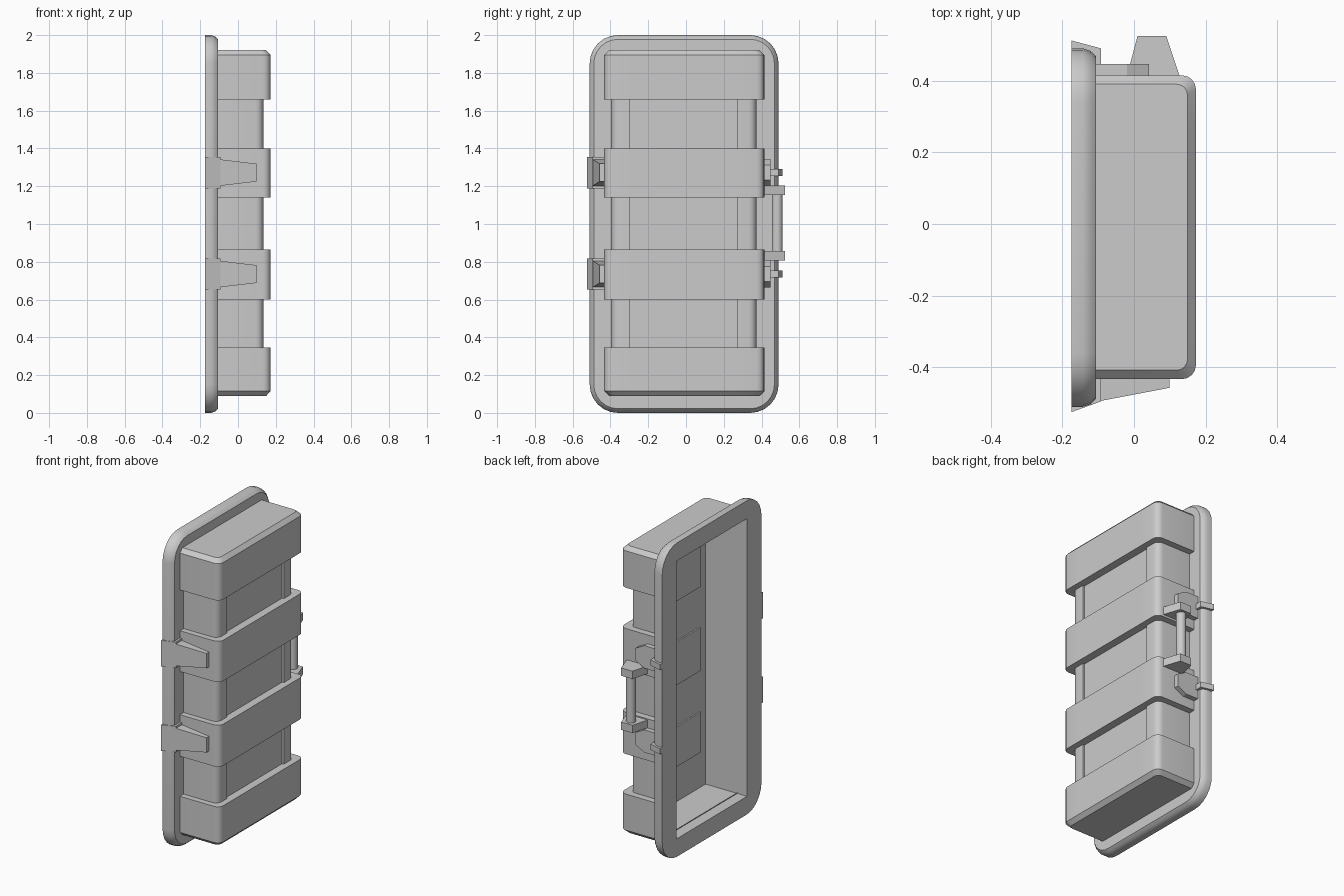
import bpy, bmesh
from math import cos, sin, pi, radians

if "Cube" in bpy.data.objects:
    bpy.data.objects.remove(bpy.data.objects["Cube"])

CY = -0.01  # y centre of the shell


def loft(name, rings, caps=(True, True), smooth=0, closed=True):
    """Skin a list of equal-length rings of 3D points."""
    bm = bmesh.new()
    vs = [[bm.verts.new(p) for p in r] for r in rings]
    n = len(rings[0])
    for a, b in zip(vs, vs[1:]):
        for i in range(n if closed else n - 1):
            j = (i + 1) % n
            bm.faces.new((a[i], a[j], b[j], b[i]))
    if caps[0]:
        bm.faces.new(vs[0][::-1])
    if caps[1]:
        bm.faces.new(vs[-1])
    bmesh.ops.remove_doubles(bm, verts=bm.verts, dist=1e-5)
    bmesh.ops.recalc_face_normals(bm, faces=bm.faces)
    me = bpy.data.meshes.new(name)
    bm.to_mesh(me)
    bm.free()
    ob = bpy.data.objects.new(name, me)
    bpy.context.collection.objects.link(ob)
    if smooth:
        bpy.ops.object.select_all(action='DESELECT')
        ob.select_set(True)
        bpy.context.view_layer.objects.active = ob
        bpy.ops.object.shade_smooth_by_angle(angle=radians(smooth))
    return ob


def prism(name, profile, z0, z1, smooth=0):
    return loft(name, [[(x, y, z) for x, y in profile] for z in (z0, z1)], smooth=smooth)


def rect_ring(x, hy, hz, r, seg=6):
    """Rounded rectangle in the yz plane; r=0 collapses to a plain rectangle."""
    pts = []
    for k, (sy, sz) in enumerate(((1, 1), (-1, 1), (-1, -1), (1, -1))):
        for i in range(seg + 1):
            a = pi / 2 * (k + i / seg)
            pts.append((x, CY + sy * (hy - r) + r * cos(a),
                        1.0 + sz * (hz - r) + r * sin(a)))
    return pts


# Flange rim continuing into the open cavity
loft("flange_and_cavity", [
    rect_ring(-0.106, 0.36, 0.88, 0),
    rect_ring(-0.106, 0.478, 0.978, 0.128),
    rect_ring(-0.122, 0.493, 0.993, 0.143),
    rect_ring(-0.142, 0.50, 1.0, 0.15),
    rect_ring(-0.175, 0.50, 1.0, 0.15),
    rect_ring(-0.175, 0.355, 0.885, 0),
    rect_ring(0.117, 0.355, 0.885, 0)], caps=(False, True), smooth=45)


def body_ring(z, x, y0, y1, step=0.0, r=0.04, seg=4):
    """Horizontal section of the shell with rounded outer corners."""
    arc = [pi / 2 * i / seg for i in range(seg + 1)]
    pts = [(-0.106, y0)]
    pts += [(x - r + r * sin(a), y0 + r - r * cos(a)) for a in arc]
    pts += [(x, -0.30), (x - step, -0.30), (x - step, 0.27), (x, 0.27)]
    pts += [(x - r + r * cos(a), y1 - r + r * sin(a)) for a in arc]
    pts.append((-0.106, y1))
    return [(px, py, z) for px, py in pts]


# Outer shell, open towards the flange: four raised bands, recessed sections between
BANDS = ((0.09, 0.345), (0.60, 0.865), (1.14, 1.40), (1.66, 1.92))
FULL, SLIM = (0.173, -0.433, 0.415), (0.134, -0.396, 0.373)
END = (0.149, -0.408, 0.39)
rings = []
for i, (z0, z1) in enumerate(BANDS):
    if i == 0:
        rings.append(body_ring(z0, *END, r=0.03))
        z0 += 0.025
    else:
        rings.append(body_ring(z0, *SLIM, step=0.012))
    top = z1 - 0.025 if i == 3 else z1
    rings += [body_ring(z0, *FULL), body_ring(top, *FULL)]
    rings.append(body_ring(z1, *END, r=0.03) if i == 3
                 else body_ring(z1, *SLIM, step=0.012))
loft("outer_shell", rings, smooth=30, closed=False)

# Inner panels behind the recessed sections
for (_, z0), (z1, _) in zip(BANDS, BANDS[1:]):
    prism("inner_panel", [(0.107, -0.30), (0.118, -0.30), (0.118, 0.27), (0.107, 0.27)], z0, z1)


def box_ring(x, y0, y1, z, h):
    return [(x, y0, z - h), (x, y1, z - h), (x, y1, z + h), (x, y0, z + h)]


for z in (0.735, 1.272):
    # Latches on the -y side
    prism("latch_block", [(-0.175, -0.525), (-0.092, -0.495), (-0.092, -0.42), (-0.175, -0.42)],
          z - 0.083, z + 0.083)
    loft("latch_arm", [box_ring(-0.095, -0.494, -0.42, z, 0.07),
                       box_ring(0.099, -0.457, -0.42, z, 0.047)])
    # Hinge plates with small tabs on the +y side
    loft("hinge_plate", [box_ring(-0.11, 0.40, 0.447, z, 0.072),
                         box_ring(-0.02, 0.40, 0.447, z, 0.072),
                         box_ring(0.042, 0.40, 0.447, z, 0.04)])
    prism("hinge_tab", [(-0.175, 0.512), (-0.092, 0.49), (-0.092, 0.44), (-0.175, 0.44)],
          z - 0.018, z + 0.018)

# Carry handle: two brackets and a round grip
for z in (0.833, 1.178):
    prism("handle_bracket", [(-0.022, 0.405), (0.01, 0.525), (0.09, 0.525), (0.13, 0.405)],
          z - 0.025, z + 0.025)
prism("handle_grip", [(0.05 + 0.029 * cos(pi / 6 * i), 0.483 + 0.029 * sin(pi / 6 * i))
                      for i in range(12)], 0.85, 1.16, smooth=40)
